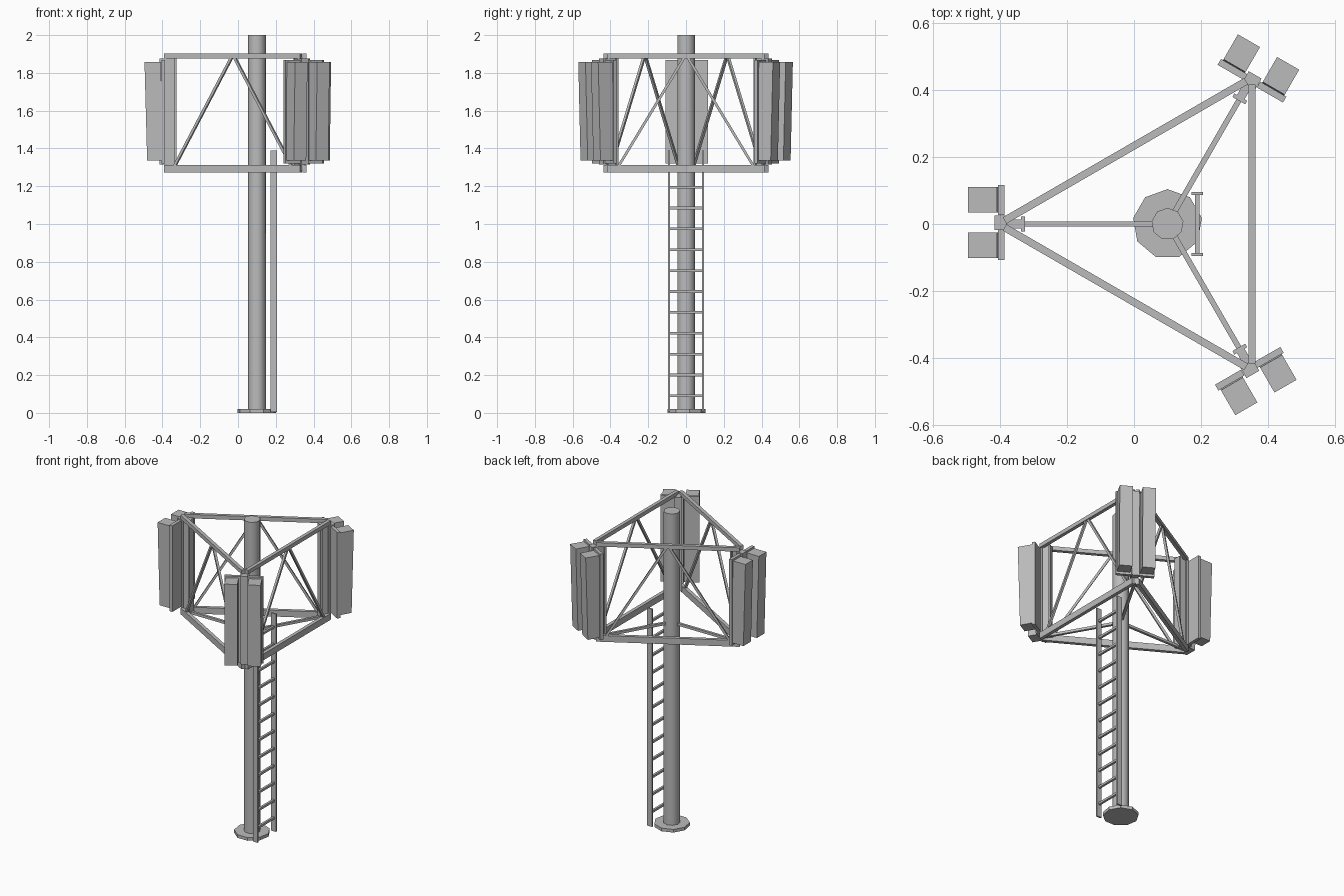
import bpy, math
from mathutils import Matrix, Vector

cube = bpy.data.objects.get("Cube")
if cube:
    bpy.data.objects.remove(cube, do_unlink=True)

steel = bpy.data.materials.new("galvanised_grey")
steel.use_nodes = True
GREY = (0.5, 0.5, 0.5, 1)
steel.diffuse_color = GREY
steel.node_tree.nodes["Principled BSDF"].inputs["Base Color"].default_value = GREY

AXIS = Vector((0.1, 0, 0))  # centre line of the mast


def add(name, verts, faces, turn=0):
    """Make a mesh, turned about the mast."""
    mesh = bpy.data.meshes.new(name)
    mesh.from_pydata(verts, [], faces)
    mesh.transform(Matrix.Translation(AXIS) @ Matrix.Rotation(turn, 4, "Z")
                   @ Matrix.Translation(-AXIS))
    mesh.materials.append(steel)
    obj = bpy.data.objects.new(name, mesh)
    bpy.context.collection.objects.link(obj)
    return obj


def box(name, xs, ys, zs, turn=0, lean=0):
    """Box from ranges; lean moves the top by -x and the bottom by +x."""
    verts = [(x - (lean if k else -lean), y, z)
             for k, z in enumerate(zs) for y in ys for x in xs]
    faces = [(0, 2, 3, 1), (4, 5, 7, 6), (0, 1, 5, 4),
             (2, 6, 7, 3), (0, 4, 6, 2), (1, 3, 7, 5)]
    return add(name, verts, faces, turn)


def bar(name, a, b, half, turn=0):
    """Square bar between two points."""
    a, b = Vector(a), Vector(b)
    d = (b - a).normalized()
    u = d.cross(Vector((1, 0, 0)) if abs(d.x) < 0.9 else Vector((0, 1, 0))).normalized()
    w = d.cross(u)
    ring = [u * half + w * half, w * half - u * half,
            -u * half - w * half, u * half - w * half]
    verts = [p + r for p in (a, b) for r in ring]
    faces = [(3, 2, 1, 0), (4, 5, 6, 7)]
    faces += [(i, (i + 1) % 4, (i + 1) % 4 + 4, i + 4) for i in range(4)]
    return add(name, verts, faces, turn)


def column(name, radius, z0, z1, sides=9):
    """Faceted upright prism on the mast axis."""
    verts = [(AXIS.x + radius * math.cos(math.pi / 2 + math.tau * i / sides),
              radius * math.sin(math.pi / 2 + math.tau * i / sides), z)
             for z in (z0, z1) for i in range(sides)]
    faces = [tuple(reversed(range(sides))), tuple(range(sides, 2 * sides))]
    faces += [(i, (i + 1) % sides, (i + 1) % sides + sides, i + sides)
              for i in range(sides)]
    return add(name, verts, faces)


# Mast and foot plate
mast = column("mast", 0.048, 0.01, 2)
for poly in mast.data.polygons:
    poly.use_smooth = len(poly.vertices) == 4
mast.data.set_sharp_from_angle(angle=math.radians(50))
column("foot_plate", 0.104, 0, 0.02)

# Ladder
for side, y in (("left", 0.091), ("right", -0.091)):
    box(f"ladder_rail_{side}", (0.172, 0.206), (y - 0.005, y + 0.005), (0.005, 1.39))
for i in range(12):
    bar(f"ladder_rung_{i + 1}", (0.189, -0.09, 0.09 + 0.1105 * i),
        (0.189, 0.09, 0.09 + 0.1105 * i), 0.007)

# Three identical sectors around the mast
for n in range(3):
    turn = n * math.tau / 3
    tag = n + 1
    # Triangular frame side with its braces
    box(f"upper_beam_{tag}", (0.341, 0.363), (-0.416, 0.416), (1.877, 1.902), turn)
    box(f"lower_beam_{tag}", (0.341, 0.363), (-0.416, 0.416), (1.272, 1.312), turn)
    for side in (-1, 1):
        bar(f"brace_{tag}_{'left' if side > 0 else 'right'}", (0.352, side * 0.01, 1.88),
            (0.352, side * 0.355, 1.31), 0.007, turn)
    # Spoke from mast to corner
    bar(f"spoke_{tag}", (0.06, 0, 1.292), (-0.38, 0, 1.292), 0.008, turn)
    # Corner post
    box(f"post_web_{tag}", (-0.38, -0.335), (-0.013, 0.013), (1.29, 1.885), turn)
    box(f"post_flange_{tag}", (-0.337, -0.325), (-0.022, 0.022), (1.29, 1.885), turn)
    box(f"antenna_pole_{tag}", (-0.416, -0.375), (-0.018, 0.026), (1.315, 1.875), turn)
    # Panel antennas with their mounting plates
    for side, y in (("left", 0.072), ("right", -0.063)):
        box(f"mount_plate_{tag}_{side}", (-0.406, -0.386),
            (y - 0.045, y + 0.045), (1.32, 1.868), turn)
        box(f"antenna_{tag}_{side}", (-0.488, -0.402),
            (y - 0.038, y + 0.038), (1.335, 1.858), turn, lean=0.007)
